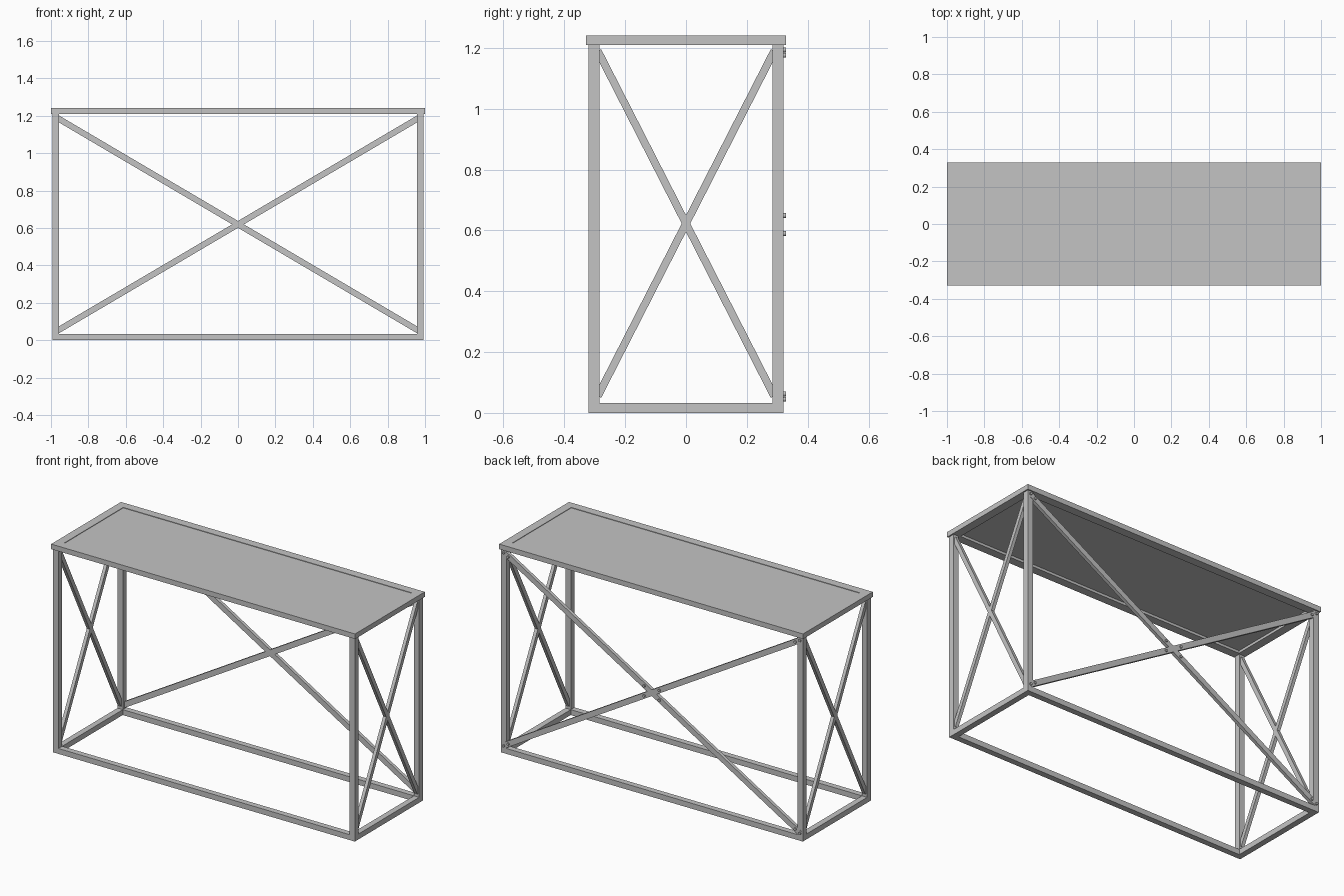
import bpy
from math import atan2, hypot, pi
from mathutils import Matrix, Vector

cube = bpy.data.objects.get("Cube")
if cube:
    bpy.data.objects.remove(cube, do_unlink=True)

steel = bpy.data.materials.new("grey_metal")
steel.use_nodes = True
steel.diffuse_color = (0.55, 0.55, 0.55, 1)
steel.node_tree.nodes["Principled BSDF"].inputs["Base Color"].default_value = steel.diffuse_color


def box(name, low, high):
    """Box between two opposite corners."""
    low, high = Vector(low), Vector(high)
    bpy.ops.mesh.primitive_cube_add(size=1, location=(low + high) / 2)
    ob = bpy.context.object
    ob.name = name
    ob.data.transform(Matrix.Diagonal((*(high - low), 1)))
    ob.data.materials.append(steel)
    return ob


def brace(name, start, end, width, depth):
    """Diagonal bar lying in an upright plane, its width within that plane."""
    start, end = Vector(start), Vector(end)
    along = end - start
    half = along.length / 2
    ob = box(name, (-half, -depth / 2, -width / 2), (half, depth / 2, width / 2))
    ob.location = (start + end) / 2
    flat = hypot(along.x, along.y)
    ob.rotation_euler = (0, -atan2(along.z, flat), atan2(along.y, along.x))


def bolt(x, z):
    bpy.ops.mesh.primitive_cylinder_add(vertices=12, radius=0.008, depth=0.012,
                                        location=(x, BACK + 0.002, z),
                                        rotation=(pi / 2, 0, 0))
    ob = bpy.context.object
    ob.name = "bolt"
    ob.data.materials.append(steel)
    bpy.ops.object.shade_smooth_by_angle()


SIDE, BACK = 0.993, 0.32        # outer faces of the frame
TUBE, RAIL = 0.035, 0.032       # leg width, bottom rail height
UNDER, TOP = 1.21, 1.24         # table top heights
IN_X, IN_Y = SIDE - TUBE, BACK - TUBE

# Legs, with bottom rails between them
for sx in (-1, 1):
    for sy in (-1, 1):
        box("leg", (sx * SIDE, sy * BACK, 0) if sx < 0 and sy < 0 else
            (min(sx * SIDE, sx * IN_X), min(sy * BACK, sy * IN_Y), 0),
            (max(sx * SIDE, sx * IN_X), max(sy * BACK, sy * IN_Y), UNDER))
    mid = sx * (SIDE - TUBE / 2)
    box("side_rail", (mid - TUBE / 2, -IN_Y, 0), (mid + TUBE / 2, IN_Y, RAIL))
for sy in (-1, 1):
    mid = sy * (BACK - TUBE / 2)
    box("long_rail", (-IN_X, mid - TUBE / 2, 0), (IN_X, mid + TUBE / 2, RAIL))

# Crossed braces at both ends
for sx in (-1, 1):
    x = sx * (SIDE - TUBE / 2)
    for s in (-1, 1):
        brace("side_brace", (x, -s * 0.29, 0.055), (x, s * 0.29, 1.19), 0.025, 0.02)

# Crossed braces at the back, bolted at the corners and centre
for s in (-1, 1):
    brace("back_brace", (-s * 0.975, 0.311, 0.045), (s * 0.975, 0.311, 1.193), 0.032, 0.02)
    for x in (-0.975, -0.945, -0.05, 0.05, 0.945, 0.975):
        bolt(x, 0.619 + s * x * 0.589)

# Table top: raised rim around a slightly lower panel
EDGE_X, EDGE_Y, RIM = 1.0, 0.328, 0.05
for s in (-1, 1):
    y = s * (EDGE_Y - RIM / 2)
    box("top_rim_long", (-EDGE_X, y - RIM / 2, UNDER), (EDGE_X, y + RIM / 2, TOP))
    x = s * (EDGE_X - RIM / 2)
    box("top_rim_end", (x - RIM / 2, RIM - EDGE_Y, UNDER), (x + RIM / 2, EDGE_Y - RIM, TOP))
box("top_panel", (RIM - EDGE_X, RIM - EDGE_Y, UNDER + 0.015),
    (EDGE_X - RIM, EDGE_Y - RIM, TOP - 0.003))
